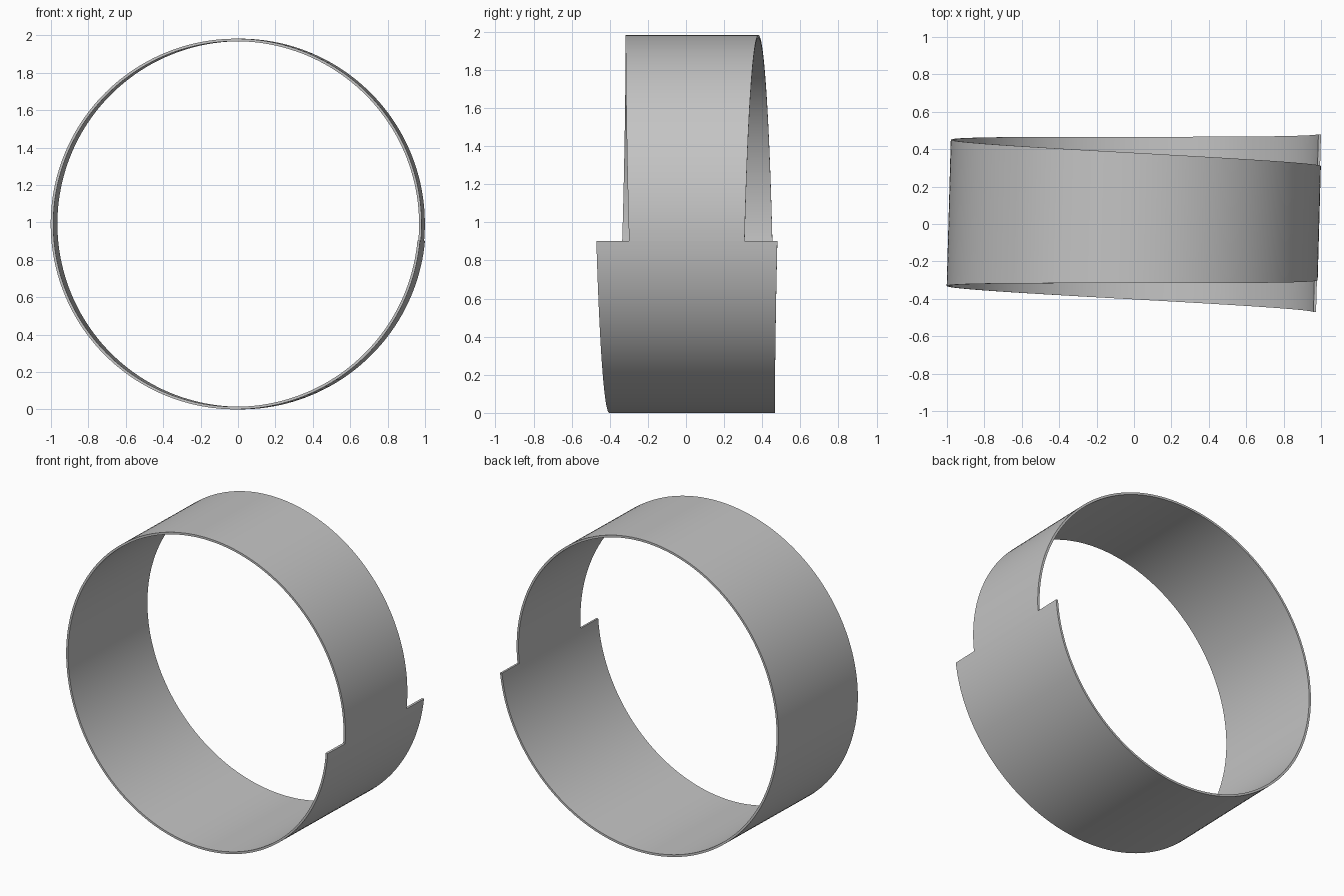
import bpy, bmesh, math

cube = bpy.data.objects.get("Cube")
if cube:
    bpy.data.objects.remove(cube, do_unlink=True)

OUTER = 0.991            # outer radius
WALL = 0.014             # wall thickness
NARROW, WIDE = 0.303, 0.475   # half widths at the two ends of the turn
START = math.radians(-5.2)    # angle of the step
SEGMENTS = 180

grey = bpy.data.materials.new("grey")
grey.use_nodes = True
grey.diffuse_color = (0.55, 0.55, 0.55, 1)
grey.node_tree.nodes["Principled BSDF"].inputs["Base Color"].default_value = grey.diffuse_color

# Band: one full turn whose width grows steadily, leaving a step where it closes
bm = bmesh.new()
sections = []
for i in range(SEGMENTS + 1):
    t = i / SEGMENTS
    angle = START + t * math.tau
    half = NARROW + (WIDE - NARROW) * t
    corners = [(OUTER, -half), (OUTER, half), (OUTER - WALL, half), (OUTER - WALL, -half)]
    sections.append([bm.verts.new((r * math.cos(angle), y, r * math.sin(angle)))
                     for r, y in corners])
for a, b in zip(sections, sections[1:]):
    for k in range(4):
        n = (k + 1) % 4
        bm.faces.new((a[k], a[n], b[n], b[k]))

# Step face on the wide end; the narrow end butts against it
bm.faces.new(sections[-1])
bmesh.ops.recalc_face_normals(bm, faces=bm.faces)

mesh = bpy.data.meshes.new("stepped_band")
bm.to_mesh(mesh)
bm.free()
mesh.materials.append(grey)
band = bpy.data.objects.new("stepped_band", mesh)
bpy.context.collection.objects.link(band)
band.location = (0, 0.032, OUTER)
band.rotation_euler.z = math.radians(-1.6)

bpy.context.view_layer.objects.active = band
band.select_set(True)
bpy.ops.object.shade_smooth_by_angle(angle=math.radians(30))
